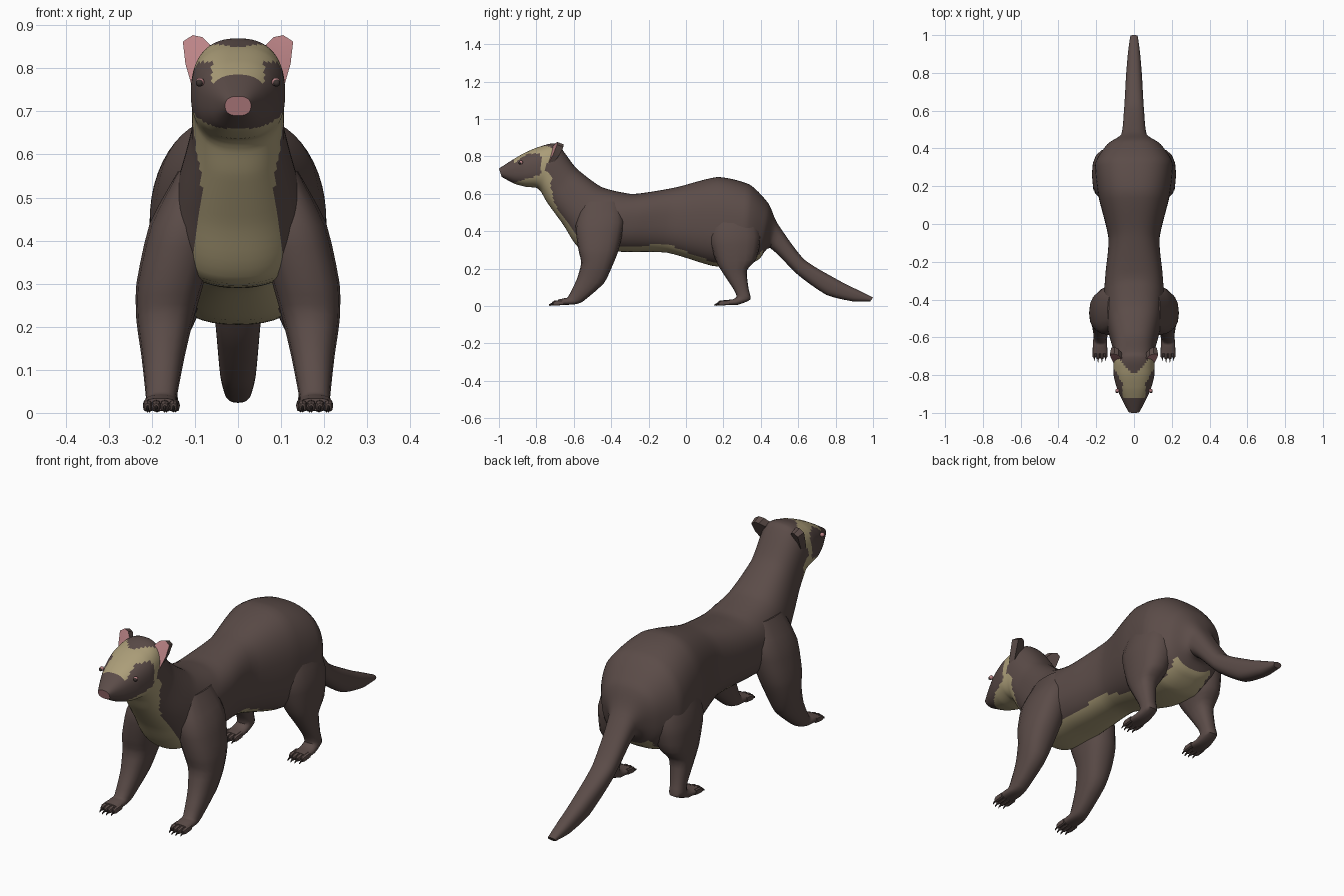
import bpy, bmesh, math
from mathutils import Vector

if "Cube" in bpy.data.objects:
    bpy.data.objects.remove(bpy.data.objects["Cube"])


def material(name, rgb):
    m = bpy.data.materials.new(name)
    m.diffuse_color = (*rgb, 1)
    m.use_nodes = True
    m.node_tree.nodes["Principled BSDF"].inputs["Base Color"].default_value = m.diffuse_color
    return m


BROWN, CREAM, PINK, DARK = range(4)
MATS = [material("brown_fur", (0.105, 0.072, 0.065)),
        material("cream_fur", (0.41, 0.34, 0.19)),
        material("pink_skin", (0.50, 0.23, 0.24)),
        material("dark_claw", (0.045, 0.033, 0.03))]


def finish(name, bm, mirror=False, angle=40):
    bmesh.ops.recalc_face_normals(bm, faces=bm.faces)
    me = bpy.data.meshes.new(name)
    bm.to_mesh(me)
    bm.free()
    for m in MATS:
        me.materials.append(m)
    ob = bpy.data.objects.new(name, me)
    bpy.context.collection.objects.link(ob)
    if mirror:
        ob.modifiers.new("mirror", 'MIRROR').use_bisect_axis[0] = False
    bpy.ops.object.select_all(action='DESELECT')
    ob.select_set(True)
    bpy.context.view_layer.objects.active = ob
    bpy.ops.object.shade_smooth_by_angle(angle=math.radians(angle))
    return ob


def smooth_rings(rings, steps):
    """Spline between cross-sections, kept close to the straight line."""
    out = []
    for i in range(len(rings) - 1):
        p0, p1 = rings[max(i - 1, 0)], rings[i]
        p2, p3 = rings[i + 1], rings[min(i + 2, len(rings) - 1)]
        for s in range(steps):
            t = s / steps
            row = []
            for a, b, c, d in zip(p0, p1, p2, p3):
                cr = 0.5 * (2 * b + (c - a) * t + (2 * a - 5 * b + 4 * c - d) * t * t
                            + (3 * b - a - 3 * c + d) * t ** 3)
                row.append(0.6 * cr + 0.4 * (b + (c - b) * t))
            out.append(row)
    return out + [list(rings[-1])]


def loft(bm, rings, n=16, steps=3, paint=None, power=0.82, cap=None):
    """Ring = top/front point (y, z), bottom/rear point (y, z), half width, x centre."""
    rows = []
    for y1, z1, y2, z2, w, xc in smooth_rings(rings, steps):
        row = []
        for j in range(n):
            a = 2 * math.pi * j / n
            c = math.copysign(abs(math.cos(a)) ** power, math.cos(a))
            s = math.copysign(abs(math.sin(a)) ** power, math.sin(a))
            row.append(bm.verts.new((xc + w * s, (y1 + y2) / 2 + c * (y1 - y2) / 2,
                                     (z1 + z2) / 2 + c * (z1 - z2) / 2)))
        rows.append(row)
    for r, q in zip(rows, rows[1:]):
        for j in range(n):
            k = (j + 1) % n
            f = bm.faces.new((r[j], r[k], q[k], q[j]))
            if paint:
                v = math.cos(2 * math.pi * (j + 0.5) / n)
                f.material_index = paint(f.calc_center_median(), v)
    first = bm.faces.new(rows[0])
    bm.faces.new(rows[-1])
    if cap is not None:
        first.material_index = cap


# Coat pattern: mask, pale brow, cheek band, throat and belly
def coat(c, v):
    x, y, z = abs(c.x), c.y, c.z
    if z > 0.6 and y < -0.70 - (0.84 - z) * 0.5:
        if z > 0.79 and y > -0.80 + 1.1 * x:
            return BROWN
        brow = y > -0.92 and z > 0.755 and (x < 0.06 or z > 0.815)
        mask = y < -0.775 and z > 0.66 + max(0, y + 0.92) * 0.3
        return BROWN if mask and not brow else CREAM
    width = 0.08 + 0.15 * abs(z - 0.5) if y < -0.3 else 0.1
    return CREAM if v < -0.15 and x < width and y < 0.41 else BROWN


# Head, trunk and tail as one continuous skin
bm = bmesh.new()
trunk = [(-1.0, .735, -.985, .69, .03),
         (-.93, .78, -.92, .655, .066),
         (-.87, .815, -.86, .638, .092),
         (-.79, .85, -.80, .632, .109),
         (-.69, .867, -.775, .61, .108),
         (-.585, .735, -.74, .55, .108),
         (-.45, .635, -.66, .44, .135),
         (-.30, .60, -.56, .30, .16),
         (-.21, .607, -.34, .29, .152),
         (-.05, .635, -.10, .285, .135),
         (.17, .69, .14, .215, .19),
         (.34, .65, .30, .205, .205),
         (.44, .55, .39, .25, .145),
         (.49, .44, .45, .31, .068),
         (.63, .25, .60, .165, .052),
         (.82, .135, .75, .06, .042),
         (.92, .085, .89, .025, .032),
         (1.0, .045, .985, .025, .02)]
loft(bm, [(*r, 0) for r in trunk], n=56, steps=7, paint=coat, cap=PINK)
finish("body", bm)

# Front and hind legs
front_leg = [(-.55, .56, -.36, .56, .04, .10),
             (-.59, .43, -.33, .45, .08, .125),
             (-.575, .30, -.36, .30, .078, .158),
             (-.56, .23, -.40, .20, .066, .170),
             (-.585, .14, -.44, .12, .05, .174),
             (-.63, .05, -.55, .025, .036, .178),
             (-.65, .042, -.60, .008, .037, .18),
             (-.685, .034, -.685, .006, .038, .18)]
hind_leg = [(.14, .52, .37, .52, .07, .11),
            (.12, .37, .40, .37, .092, .13),
            (.165, .23, .375, .25, .066, .153),
            (.215, .15, .325, .19, .046, .165),
            (.26, .08, .335, .09, .034, .172),
            (.27, .05, .345, .035, .034, .174),
            (.25, .036, .275, .006, .037, .176),
            (.20, .031, .20, .005, .039, .176)]
for name, rings in (("front", front_leg), ("hind", hind_leg)):
    bm = bmesh.new()
    loft(bm, rings)
    finish(name + "_legs", bm, mirror=True)
    # Four toes, each ending in a claw
    toes, claws = bmesh.new(), bmesh.new()
    y, x = rings[-1][0], rings[-1][5]
    for i in range(4):
        tx = x + (i - 1.5) * 0.02
        ty = y - (0.008 if i in (1, 2) else 0)
        loft(toes, [(y + .03, .032, y + .03, .006, .011, tx),
                    (ty - .01, .029, ty - .01, .002, .011, tx),
                    (ty - .023, .022, ty - .022, .004, .007, tx)], n=8, steps=1)
        loft(claws, [(ty - .018, .02, ty - .018, .008, .005, tx),
                     (ty - .04, .009, ty - .04, 0, .001, tx)], n=6, steps=1)
    finish(name + "_toes", toes, mirror=True)
    for f in claws.faces:
        f.material_index = DARK
    finish(name + "_claws", claws, mirror=True)

# Ears: cupped outline with pink front and brown back
bm = bmesh.new()
outline = [(.06, -.715, .85), (.082, -.695, .872), (.105, -.688, .877),
           (.128, -.69, .862), (.122, -.71, .81), (.109, -.735, .765), (.085, -.735, .79)]
rim = [bm.verts.new(p) for p in outline]
back = [bm.verts.new((.09 + (x - .09) * .8, y + .035, .81 + (z - .81) * .8))
        for x, y, z in outline]
hollow = bm.verts.new((.097, -.712, .83))
for i in range(len(rim)):
    k = (i + 1) % len(rim)
    bm.faces.new((rim[i], rim[k], hollow)).material_index = PINK
    bm.faces.new((rim[i], back[i], back[k], rim[k]))
bm.faces.new(back)
finish("ears", bm, mirror=True, angle=30)

# Eyes: dark bead in a thin pink lid
for name, r, pos, mat in (("eyelids", .010, (.088, -.882, .768), PINK),
                          ("eyes", .0085, (.0895, -.887, .766), DARK)):
    bm = bmesh.new()
    bmesh.ops.create_uvsphere(bm, u_segments=12, v_segments=8, radius=r)
    bmesh.ops.translate(bm, vec=Vector(pos), verts=bm.verts)
    for f in bm.faces:
        f.material_index = mat
    finish(name, bm, mirror=True)
